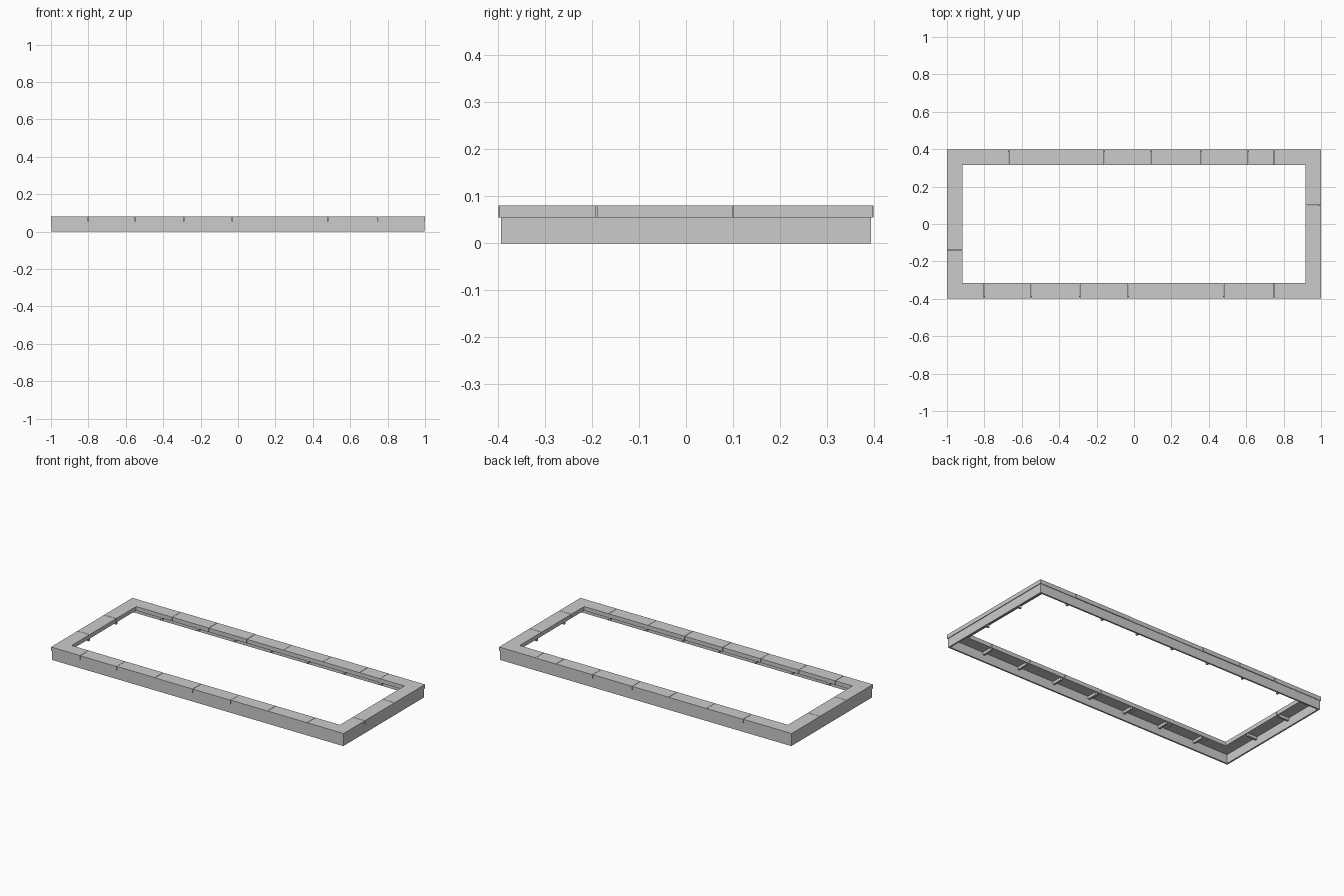
import bpy, bmesh, random
from mathutils import Matrix, Vector

if "Cube" in bpy.data.objects:
    bpy.data.objects.remove(bpy.data.objects["Cube"])

random.seed(4)
X, Y = 1.0, 0.398          # outer half sizes of the coping
W = 0.083                  # coping width
Z0, Z1 = 0.055, 0.08       # coping bottom and top
WX, WY, T = 0.996, 0.394, 0.01   # wall outer half sizes and thickness


def make_object(name, boxes):
    """One object holding axis-aligned boxes given as (low corner, high corner)."""
    bm = bmesh.new()
    for lo, hi in boxes:
        lo, hi = Vector(lo), Vector(hi)
        m = Matrix.Translation((lo + hi) / 2) @ Matrix.Diagonal((*(hi - lo), 1))
        bmesh.ops.create_cube(bm, size=1, matrix=m)
    mesh = bpy.data.meshes.new(name)
    bm.to_mesh(mesh)
    bm.free()
    ob = bpy.data.objects.new(name, mesh)
    bpy.context.collection.objects.link(ob)


def slabs(name, start, end, joints, place):
    """A run of coping stones, split at joints with hairline gaps."""
    edges = [start, *joints, end]
    boxes = []
    for i, (a, b) in enumerate(zip(edges, edges[1:])):
        g0 = 0.001 if i else 0
        g1 = 0.001 if b != end else 0
        boxes.append(place(a + g0, b - g1, random.choice((0, 0.002))))
    make_object(name, boxes)


# coping stones on the four sides
slabs("front_coping", -X, X, [-0.80, -0.55, -0.29, -0.03, 0.23, 0.48, 0.75],
      lambda a, b, j: ((a, -Y - j + 0.001, Z0), (b, -Y + W, Z1)))
slabs("back_coping", -X, X, [-0.67, -0.42, -0.16, 0.09, 0.36, 0.61, 0.75],
      lambda a, b, j: ((a, Y - W, Z0), (b, Y + j - 0.001, Z1)))
slabs("left_coping", -Y + W, Y - W, [-0.14, 0.12],
      lambda a, b, j: ((-X, a, Z0), (-X + W, b, Z1)))
slabs("right_coping", -Y + W, Y - W, [-0.19, 0.10],
      lambda a, b, j: ((X - W, a, Z0), (X, b, Z1)))

# thin walls under the outer edge
make_object("outer_wall", [
    ((-WX, -WY, 0), (WX, -WY + T, Z0)),
    ((-WX, WY - T, 0), (WX, WY, Z0)),
    ((-WX, -WY + T, 0), (-WX + T, WY - T, Z0)),
    ((WX - T, -WY + T, 0), (WX, WY - T, Z0)),
])

# small support ribs beneath the coping
ribs = []
R, H, Zr = 0.065, 0.006, 0.038
for s in (-1, 1):
    for i in range(-3, 4):
        x = 0.25 * i
        a, b = sorted((s * (WY - T), s * (WY - T - R)))
        ribs.append(((x - H, a, Zr), (x + H, b, Z0)))
    for y in (-0.135, 0.135):
        a, b = sorted((s * (WX - T), s * (WX - T - R)))
        ribs.append(((a, y - H, Zr), (b, y + H, Z0)))
make_object("support_ribs", ribs)
